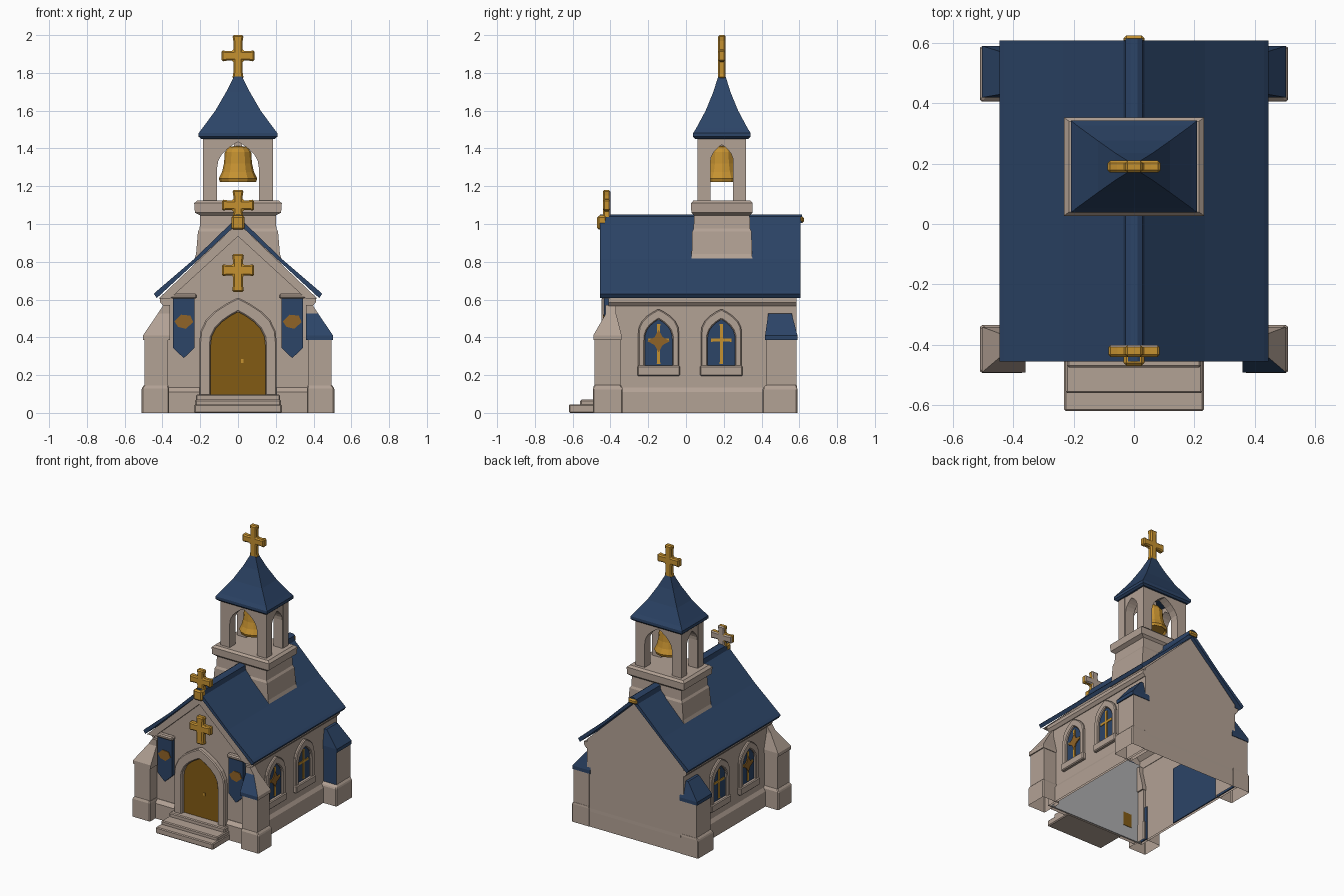
import bpy, bmesh, math

if "Cube" in bpy.data.objects:
    bpy.data.objects.remove(bpy.data.objects["Cube"], do_unlink=True)


def material(name, r, g, b):
    m = bpy.data.materials.new(name)
    m.use_nodes = True
    m.diffuse_color = (r, g, b, 1)
    m.node_tree.nodes["Principled BSDF"].inputs["Base Color"].default_value = (r, g, b, 1)
    return m


STONE = material("pale stone", 0.45, 0.36, 0.30)
BLUE = material("slate blue", 0.025, 0.058, 0.135)
GOLD = material("gold", 0.56, 0.285, 0.03)
WOOD = material("door brown", 0.225, 0.105, 0.007)
BRONZE = material("bronze", 0.28, 0.125, 0.02)
GREY = material("plaster grey", 0.42, 0.42, 0.43)
FRONT = -0.405


def finish(name, bm, mat, bevel=0.0):
    bmesh.ops.recalc_face_normals(bm, faces=bm.faces)
    mesh = bpy.data.meshes.new(name)
    bm.to_mesh(mesh)
    bm.free()
    ob = bpy.data.objects.new(name, mesh)
    bpy.context.collection.objects.link(ob)
    mesh.materials.append(mat)
    if bevel:
        mod = ob.modifiers.new("soft edges", "BEVEL")
        mod.width = bevel
        mod.segments = 1
    return ob


def prism(name, pts, axis, a, b, mat, bevel=0.0, skip_bottom=False):
    """Extrude a 2D profile (horizontal, z) along x or y from a to b."""
    bm = bmesh.new()
    place = (lambda p, d: (d, p[0], p[1])) if axis == "x" else (lambda p, d: (p[0], d, p[1]))
    near = [bm.verts.new(place(p, a)) for p in pts]
    far = [bm.verts.new(place(p, b)) for p in pts]
    bm.faces.new(near)
    bm.faces.new(far)
    n = len(pts)
    for i in range(n):
        j = (i + 1) % n
        if skip_bottom and pts[i][1] == 0 and pts[j][1] == 0:
            continue
        bm.faces.new((near[i], near[j], far[j], far[i]))
    return finish(name, bm, mat, bevel)


def loft(name, rings, mat, bevel=0.0, bottom=False, top=True):
    """Stack rectangles given as (z, x0, x1, y0, y1)."""
    bm = bmesh.new()
    loops = [[bm.verts.new(p) for p in ((x0, y0, z), (x1, y0, z), (x1, y1, z), (x0, y1, z))]
             for z, x0, x1, y0, y1 in rings]
    for low, high in zip(loops, loops[1:]):
        for i in range(4):
            j = (i + 1) % 4
            bm.faces.new((low[i], low[j], high[j], high[i]))
    if top:
        bm.faces.new(loops[-1])
    if bottom:
        bm.faces.new(loops[0])
    return finish(name, bm, mat, bevel)


def box(name, x0, x1, y0, y1, z0, z1, mat, bevel=0.0):
    return loft(name, [(z0, x0, x1, y0, y1), (z1, x0, x1, y0, y1)], mat, bevel, True)


def paint(ob, mat, rule):
    """Give the faces that meet the rule a second colour."""
    ob.data.materials.append(mat)
    for f in ob.data.polygons:
        if rule(f):
            f.material_index = 1


def arch(c, w, z0, spring, top, k=2.2, n=6):
    """Pointed arch outline, open at the bottom, left to right."""
    right = []
    for i in range(n + 1):
        u = math.sin(math.pi / 2 * i / n)
        right.append((w * (1 - u ** k), spring + (top - spring) * u))
    left = [(c - x, z) for x, z in right]
    return [(c - w, z0)] + left + [(c + x, z) for x, z in reversed(right[:-1])] + [(c + w, z0)]


def cross(name, c, z0, z1, reach, arm_z, t, axis, a, b, mat, flare=0.005, bevel=0.0):
    """Cross outline with slightly flared tips."""
    f = t + flare
    half = [(f, z0), (t, z0 + f), (t, arm_z - t), (reach - f, arm_z - t), (reach, arm_z - f),
            (reach, arm_z + f), (reach - f, arm_z + t), (t, arm_z + t), (t, z1 - f), (f, z1)]
    pts = [(c + x, z) for x, z in half] + [(c - x, z) for x, z in reversed(half)]
    return prism(name, pts, axis, a, b, mat, bevel)


# Main hall, open underneath, with inner wall linings
prism("hall_walls", [(-0.39, 0), (0.39, 0), (0.39, 0.63), (0, 1.0), (-0.39, 0.63)],
      "y", FRONT, 0.585, STONE, skip_bottom=True)
loft("plinth", [(0, -0.405, 0.405, -0.407, 0.586), (0.11, -0.405, 0.405, -0.407, 0.586),
                (0.135, -0.39, 0.39, FRONT, 0.585)], STONE, top=False)
box("front_inner_lining", -0.385, 0.385, -0.403, -0.397, 0.002, 0.6, GREY)
box("front_inner_patch", -0.31, -0.24, -0.398, -0.394, 0.09, 0.19, WOOD)
box("right_inner_lining", -0.388, -0.382, -0.05, 0.58, 0.002, 0.42, BLUE)
box("right_inner_patch", -0.388, -0.382, -0.39, -0.32, 0.002, 0.25, BLUE)

# Roof slabs, ridge and gable trim
slope = [(0, 1.04), (0.235, 0.812), (0.43, 0.645), (0.445, 0.63), (0.43, 0.608)]
prism("main_roof", [(-x, z) for x, z in reversed(slope[1:])] + slope + [(0, 1.005)],
      "y", -0.455, 0.607, BLUE)
prism("roof_ridge", [(-0.035, 1.005), (-0.028, 1.04), (-0.012, 1.05), (0.012, 1.05),
                     (0.028, 1.04), (0.035, 1.005)], "y", -0.455, 0.615, BLUE)
prism("gable_trim", [(-0.42, 0.605), (0, 1.006), (0.42, 0.605), (0.36, 0.605), (0, 0.935), (-0.36, 0.605)],
      "y", -0.447, FRONT, STONE)
box("back_finial", -0.035, 0.035, 0.60, 0.625, 1.005, 1.04, GOLD, 0.01)
box("front_finial", -0.035, 0.035, -0.47, -0.42, 0.97, 1.045, GOLD, 0.01)
ridge_cross = cross("ridge_cross", 0, 1.03, 1.18, 0.085, 1.1, 0.025, "y", -0.44, -0.40, GOLD, bevel=0.008)
paint(ridge_cross, STONE, lambda f: f.normal.y > 0.5)
cross("gable_cross", 0, 0.64, 0.84, 0.085, 0.755, 0.027, "y", -0.445, FRONT, GOLD, bevel=0.008)

# Door with stone surround
outer = arch(0, 0.205, 0, 0.37, 0.61, 2.6)
inner = arch(0, 0.145, 0, 0.355, 0.535, 2.5)
prism("door_surround", outer + inner[::-1], "y", -0.447, FRONT, STONE, 0.007)
prism("door", arch(0, 0.147, 0.05, 0.355, 0.538, 2.5), "y", -0.415, FRONT, WOOD)
box("door_knob", 0.015, 0.03, -0.422, -0.41, 0.265, 0.285, GOLD)

# Entrance steps
for i, (front, top) in enumerate(((-0.62, 0.045), (-0.56, 0.07), (-0.475, 0.098))):
    half = 0.232 - 0.005 * i
    box(f"step_{i + 1}", -half, half, front, FRONT, 0, top, STONE, 0.006)

for s, side in ((1, "left"), (-1, "right")):

    def ring(z, x0, x1, y0, y1):
        return (z, *sorted((s * x0, s * x1)), y0, y1)

    # Corner buttresses
    for end, y0, y1 in (("front", -0.485, -0.345), ("back", 0.425, 0.586)):
        base_y = (y0 - 0.008, y1 + 0.01) if end == "front" else (y0 - 0.02, y1 + 0.003)
        loft(f"{end}_{side}_buttress_base",
             [ring(0, 0.365, 0.51, *base_y), ring(0.13, 0.365, 0.51, *base_y),
              ring(0.15, 0.37, 0.495, y0, y1)], STONE, 0.006)
        shaft = loft(f"{end}_{side}_buttress_shaft",
                     [ring(0.13, 0.37, 0.495, y0, y1), ring(0.40, 0.37, 0.495, y0, y1)], STONE)
        eaves = [ring(z, 0.36, 0.503, y0 - 0.006, y1 + 0.004) for z in (0.385, 0.41)]
        if end == "front":
            cap_top = [ring(0.525, 0.36, 0.425, -0.425, -0.37), ring(0.57, 0.36, 0.395, -0.425, -0.37)]
        else:
            cap_top = [ring(0.525, 0.36, 0.41, 0.435, 0.56)]
        cap = loft(f"{end}_{side}_buttress_cap", eaves + cap_top,
                   BLUE if end == "back" else STONE, bottom=True)
        # Blue forward faces on the left side
        if s > 0:
            paint(cap if end == "front" else shaft, BLUE,
                  lambda f: f.normal.y < -0.4 and 0.2 < f.center.z < 0.5)

    # Eave moulding and front plinth
    loft(f"{side}_eave_moulding", [ring(0.565, 0.387, 0.395, -0.41, 0.585),
                                   ring(0.585, 0.387, 0.412, -0.41, 0.585),
                                   ring(0.61, 0.387, 0.412, -0.41, 0.585)], STONE, bottom=True)
    loft(f"{side}_front_plinth", [ring(0, 0.2, 0.37, -0.43, FRONT), ring(0.11, 0.2, 0.37, -0.43, FRONT),
                                  ring(0.135, 0.2, 0.37, -0.408, FRONT)], STONE)

    # Hanging banner
    c = s * 0.287
    prism(f"{side}_banner", [(c - 0.058, 0.61), (c + 0.058, 0.61), (c + 0.058, 0.345),
                             (c, 0.29), (c - 0.058, 0.345)], "y", -0.435, FRONT, BLUE)
    box(f"{side}_banner_rail", c - 0.07, c + 0.07, -0.447, FRONT, 0.605, 0.632, STONE, 0.008)
    prism(f"{side}_banner_emblem", [(c - 0.05, 0.485), (c - 0.015, 0.52), (c + 0.035, 0.515),
                                    (c + 0.05, 0.48), (c + 0.01, 0.445), (c - 0.03, 0.455)],
          "y", -0.44, -0.432, BRONZE)

    # Side windows
    for place, y in (("front", -0.145), ("back", 0.187)):
        name = f"{side}_{place}_window"
        outer = arch(y, 0.108, 0.225, 0.42, 0.55, 2.5)
        inner = arch(y, 0.073, 0.225, 0.38, 0.495, 2.8)
        prism(name + "_surround", outer + inner[::-1], "x", s * 0.3905, s * 0.413, STONE, 0.006)
        box(name + "_sill", *sorted((s * 0.3905, s * 0.42)), y - 0.113, y + 0.113, 0.195, 0.25, STONE, 0.006)
        prism(name + "_glass", arch(y, 0.075, 0.24, 0.38, 0.497, 2.8), "x", s * 0.3905, s * 0.396, BLUE)
        cross(name + "_cross", y, 0.26, 0.47, 0.055, 0.385, 0.008, "x", s * 0.393, s * 0.401, GOLD, 0.002)
        if place == "front":
            star = [(y + r * math.cos(i * math.pi / 4), 0.38 + r * math.sin(i * math.pi / 4))
                    for i, r in enumerate((0.06, 0.03) * 4)]
            prism(name + "_star", star, "x", s * 0.395, s * 0.403, BRONZE)

# Bell tower base
TY = 0.19


def tier(z, hx, hy):
    return (z, -hx, hx, TY - hy, TY + hy)


loft("tower_base", [tier(0.79, 0.24, 0.162), tier(0.84, 0.222, 0.16), tier(0.96, 0.212, 0.157),
                    tier(0.975, 0.203, 0.15), tier(1.045, 0.2, 0.147), tier(1.06, 0.228, 0.162),
                    tier(1.11, 0.232, 0.163), tier(1.125, 0.215, 0.15)], STONE, bottom=True)

# Open belfry: arched walls on four sides
HX, HY, PX, PY = 0.185, 0.128, 0.075, 0.06
for label, sign in (("front", -1), ("back", 1)):
    pts = arch(0, HX - PX, 1.12, 1.30, 1.435)
    prism(f"belfry_{label}", [(HX, 1.12), (HX, 1.46), (-HX, 1.46), (-HX, 1.12)] + pts, "y",
          TY + sign * HY, TY + sign * (HY - PY), STONE)
for label, sign in (("right", -1), ("left", 1)):
    w = HY - 0.01
    pts = arch(TY, HY - PY - 0.008, 1.12, 1.33, 1.42)
    prism(f"belfry_{label}", [(TY + w, 1.12), (TY + w, 1.46), (TY - w, 1.46), (TY - w, 1.12)] + pts,
          "x", sign * (HX - 0.003), sign * (HX - PX), STONE)

# Spire and top cross
loft("spire_roof", [tier(1.45, 0.195, 0.14), tier(1.462, 0.208, 0.152), tier(1.482, 0.208, 0.152),
                    tier(1.505, 0.19, 0.137), tier(1.6, 0.12, 0.086), tier(1.7, 0.062, 0.045),
                    tier(1.78, 0.022, 0.02)], BLUE, bottom=True)
cross("spire_cross", 0, 1.77, 2.0, 0.087, 1.89, 0.025, "y", TY - 0.02, TY + 0.02, GOLD, bevel=0.008)

# Bell
bm = bmesh.new()
profile = [(0, 1.245), (0.085, 1.24), (0.095, 1.222), (0.102, 1.24), (0.085, 1.275), (0.074, 1.32),
           (0.07, 1.38), (0.048, 1.408), (0.0, 1.415)]
verts = [bm.verts.new((r, TY, z)) for r, z in profile]
edges = [bm.edges.new(pair) for pair in zip(verts, verts[1:])]
bmesh.ops.spin(bm, geom=verts + edges, cent=(0, TY, 0), axis=(0, 0, 1), angle=2 * math.pi, steps=12)
bmesh.ops.remove_doubles(bm, verts=bm.verts, dist=0.0005)
finish("bell", bm, GOLD)
box("bell_hanger", -0.02, 0.02, TY - 0.02, TY + 0.02, 1.4, 1.46, STONE)
